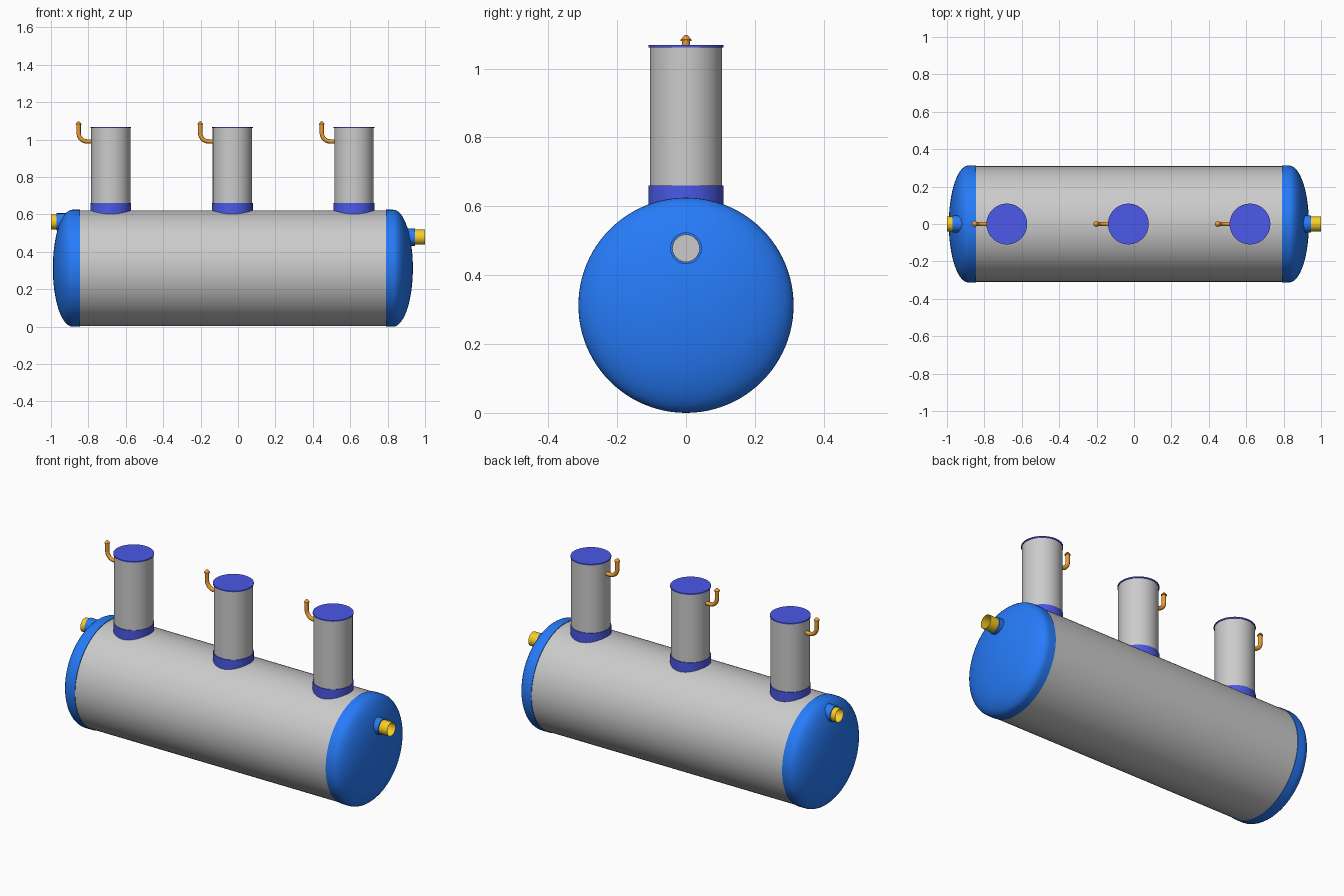
import bpy, bmesh, math
from mathutils import Matrix, Vector

if "Cube" in bpy.data.objects:
    bpy.data.objects.remove(bpy.data.objects["Cube"])


def material(name, rgb):
    m = bpy.data.materials.new(name)
    m.diffuse_color = (*rgb, 1)
    m.use_nodes = True
    m.node_tree.nodes["Principled BSDF"].inputs["Base Color"].default_value = m.diffuse_color
    return m


CAP_BLUE = material("cap_blue", (0.02, 0.20, 0.95))
TRIM_BLUE = material("trim_blue", (0.07, 0.10, 0.80))
YELLOW = material("pipe_yellow", (0.95, 0.62, 0.02))
ORANGE = material("vent_orange", (0.85, 0.33, 0.03))
R, CZ = 0.3125, 0.3125
TANK_R = 0.309
Z, X, NX = Vector((0, 0, 1)), Vector((1, 0, 0)), Vector((-1, 0, 0))


def smooth(ob, angle=35):
    bpy.ops.object.select_all(action='DESELECT')
    ob.select_set(True)
    bpy.context.view_layer.objects.active = ob
    bpy.ops.object.shade_smooth_by_angle(angle=math.radians(angle))


def lathe(name, profile, origin, axis=Z, mat=None, segs=48, closed=False):
    """Revolve (radius, height) points about an axis; radius 0 makes a pole."""
    bm = bmesh.new()
    rings = []
    for r, h in profile:
        n = 1 if r == 0 else segs
        rings.append([bm.verts.new((r * math.cos(2 * math.pi * i / segs),
                                    r * math.sin(2 * math.pi * i / segs), h))
                      for i in range(n)])
    pairs = list(zip(rings, rings[1:]))
    if closed:
        pairs.append((rings[-1], rings[0]))
    for a, b in pairs:
        for i in range(segs):
            j = (i + 1) % segs
            quad = [a[i % len(a)], a[j % len(a)], b[j % len(b)], b[i % len(b)]]
            bm.faces.new(list(dict.fromkeys(quad)))
    bmesh.ops.recalc_face_normals(bm, faces=bm.faces)
    rot = Z.rotation_difference(axis).to_matrix().to_4x4()
    bm.transform(Matrix.Translation(origin) @ rot)
    me = bpy.data.meshes.new(name)
    bm.to_mesh(me)
    bm.free()
    ob = bpy.data.objects.new(name, me)
    bpy.context.collection.objects.link(ob)
    if mat:
        me.materials.append(mat)
    smooth(ob)
    return ob


def rod(name, r, h0, h1, origin, axis=Z, mat=None, segs=48):
    return lathe(name, [(0, h0), (r, h0), (r, h1), (0, h1)], origin, axis, mat, segs)


def tube(name, ro, ri, h0, h1, origin, axis, mat):
    return lathe(name, [(ro, h0), (ro, h1), (ri, h1), (ri, h0)],
                 origin, axis, mat, 40, closed=True)


# Main tank
rod("tank", TANK_R, -0.845, 0.79, (0, 0, CZ), X, segs=96)

# Domed ends, each with a bored pipe stub and collar
for side, axis, base, pipe_z, collar_end in (("left", NX, 0.845, 0.56, 0.97),
                                             ("right", X, 0.79, 0.478, 0.945)):
    dome = [(0, 0), (R, 0), (R, 0.04)]
    for i in range(1, 17):
        a = math.pi / 2 * i / 16
        dome.append((R * math.cos(a) if i < 16 else 0, 0.04 + 0.105 * math.sin(a)))
    cap = lathe(side + "_end_cap", dome, axis * base + Z * CZ, axis, CAP_BLUE, 96)
    hub = Z * pipe_z
    cutter = rod("bore_cutter", 0.0395, base - 0.02, 1.05, hub, axis, CAP_BLUE, 40)
    cutter.hide_render = True
    mod = cap.modifiers.new("bore", 'BOOLEAN')
    mod.operation, mod.solver, mod.object = 'DIFFERENCE', 'EXACT', cutter
    bpy.context.view_layer.objects.active = cap
    bpy.ops.object.modifier_apply(modifier=mod.name)
    bpy.data.objects.remove(cutter)
    smooth(cap)
    tube(side + "_pipe_collar", 0.046, 0.040, base + 0.03, collar_end, hub, axis, CAP_BLUE)
    tube(side + "_pipe", 0.040, 0.0385, base + 0.002, 1.0, hub, axis, YELLOW)


def vent(name, x):
    """Elbow pipe leaving the riser sideways and turning up."""
    px, z0, bend = x - 0.172, 0.99, 0.045
    path = [(x - 0.10, z0)]
    for i in range(9):
        a = math.pi / 2 * i / 8
        path.append((px + bend - bend * math.sin(a), z0 + bend - bend * math.cos(a)))
    path.append((px, 1.08))
    cu = bpy.data.curves.new(name, 'CURVE')
    cu.dimensions = '3D'
    cu.bevel_depth, cu.bevel_resolution, cu.use_fill_caps = 0.0115, 4, True
    sp = cu.splines.new('POLY')
    sp.points.add(len(path) - 1)
    for p, (u, w) in zip(sp.points, path):
        p.co = (u, 0, w, 1)
    ob = bpy.data.objects.new(name, cu)
    bpy.context.collection.objects.link(ob)
    bpy.ops.object.select_all(action='DESELECT')
    ob.select_set(True)
    bpy.context.view_layer.objects.active = ob
    bpy.ops.object.convert(target='MESH')
    ob = bpy.context.object
    ob.data.materials.append(ORANGE)
    smooth(ob)
    # Conical rain cap
    lathe(name + "_cap", [(0, 1.078), (0.0155, 1.08), (0.0155, 1.084),
                          (0.004, 1.097), (0, 1.098)], (px, 0, 0), Z, ORANGE, 20)


# Access risers with collar, lid and vent
for i, x in enumerate((-0.68, -0.03, 0.62), 1):
    rod(f"riser_{i}", 0.105, 0.59, 1.061, (x, 0, 0))
    rod(f"riser_collar_{i}", 0.109, 0.59, 0.661, (x, 0, 0), Z, TRIM_BLUE)
    rod(f"riser_lid_{i}", 0.109, 1.061, 1.068, (x, 0, 0), Z, TRIM_BLUE)
    vent(f"vent_{i}", x)
